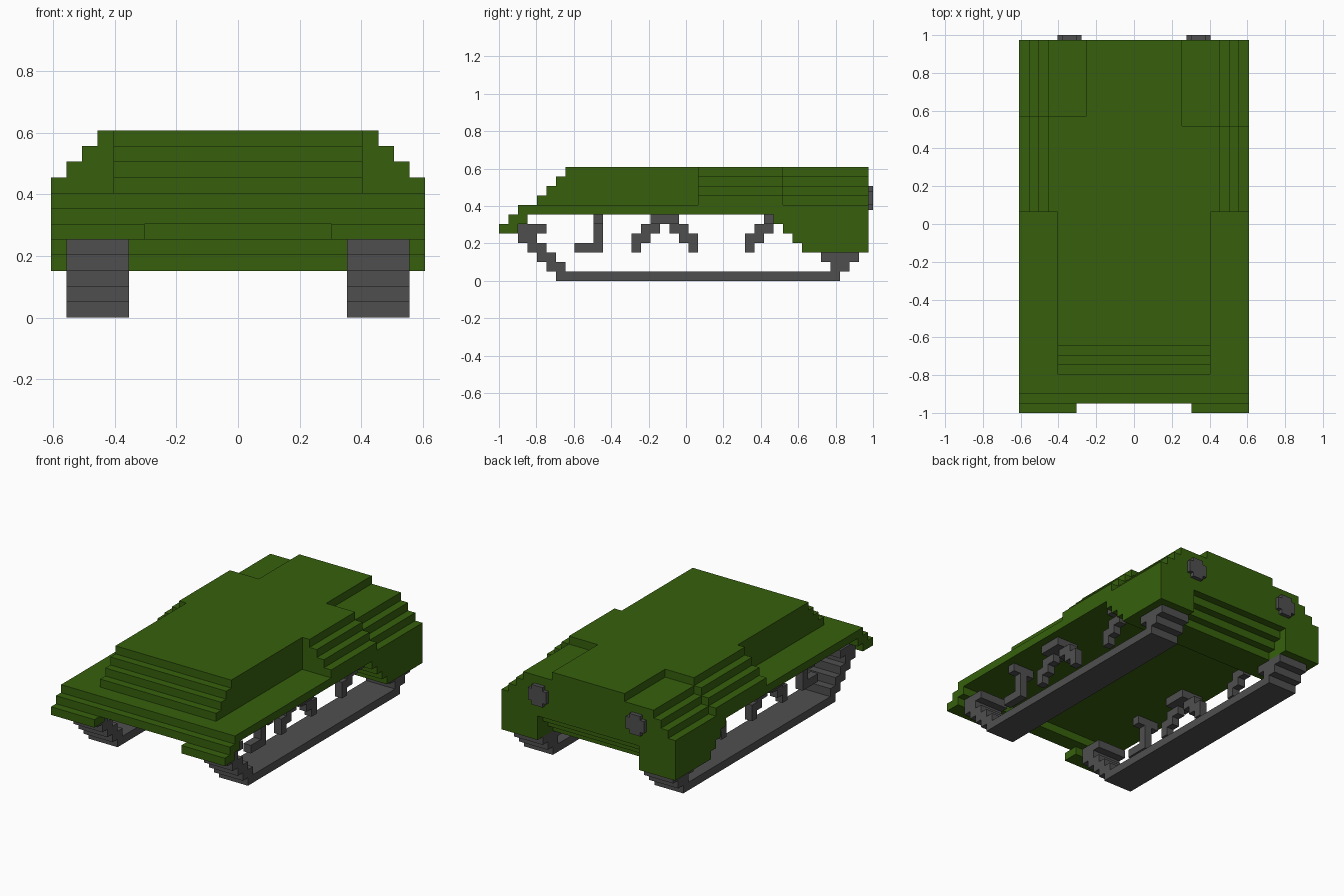
import bpy, bmesh

if "Cube" in bpy.data.objects:
    bpy.data.objects.remove(bpy.data.objects["Cube"])

U = 2 / 39.5          # block size; x in blocks from centre, y from the front, z from ground


def material(name, col):
    m = bpy.data.materials.new(name)
    m.diffuse_color = (*col, 1)
    m.use_nodes = True
    m.node_tree.nodes["Principled BSDF"].inputs["Base Color"].default_value = m.diffuse_color
    return m


green = material("army_green", (0.038, 0.118, 0.004))
grey = material("dark_grey", (0.078, 0.078, 0.078))


def fill(cells, x0, x1, y0, y1, z0, z1):
    cells.update((x, y, z) for x in range(x0, x1) for y in range(y0, y1) for z in range(z0, z1))


def build(name, cells, mat, s=U, origin=(0, -1, 0), sy=None):
    """Skin a set of blocks, keeping only the outside faces."""
    sy = sy or s
    bm = bmesh.new()
    verts = {}

    def vert(p):
        if p not in verts:
            verts[p] = bm.verts.new((origin[0] + p[0] * s, origin[1] + p[1] * sy, origin[2] + p[2] * s))
        return verts[p]

    for c in cells:
        for a in range(3):
            for d in (0, 1):
                n = list(c)
                n[a] += 2 * d - 1
                if tuple(n) in cells:
                    continue
                b, e = (a + 1) % 3, (a + 2) % 3
                quad = []
                for i, j in ((0, 0), (1, 0), (1, 1), (0, 1)):
                    p = list(c)
                    p[a] += d
                    p[b] += i
                    p[e] += j
                    quad.append(vert(tuple(p)))
                bm.faces.new(quad if d else quad[::-1])
    bmesh.ops.dissolve_limit(bm, angle_limit=0.01, verts=bm.verts[:], edges=bm.edges[:])
    bmesh.ops.triangulate(bm, faces=[f for f in bm.faces if len(f.verts) > 4])
    me = bpy.data.meshes.new(name)
    bm.to_mesh(me)
    bm.free()
    me.materials.append(mat)
    ob = bpy.data.objects.new(name, me)
    bpy.context.collection.objects.link(ob)
    return ob


# Hull: deck plate and front lip
hull = set()
fill(hull, -12, 12, 2, 39, 7, 8)
fill(hull, -12, 12, 1, 3, 6, 7)
fill(hull, -12, -6, 0, 2, 5, 6)
fill(hull, 6, 12, 0, 2, 5, 6)
# Upper body with sloped nose, and wide stepped rear shoulders
for k in range(4):
    fill(hull, -8, 8, 4 + k, 39, 8 + k, 9 + k)
    w = 12 - k
    wr = (11, 10, 9, 5)[k]           # rear corners sit one block lower
    fill(hull, -w, 0, 21, 31, 8 + k, 9 + k)
    fill(hull, 0, w, 21, 30, 8 + k, 9 + k)
    fill(hull, -wr, wr, 21, 39, 8 + k, 9 + k)
for c in list(hull):                 # sunken rear corner tops
    x, y, z = c
    if z == 11 and ((x >= 5 and y >= 30) or (x < -5 and y >= 31)):
        hull.discard(c)
# Rear skirts and the undercut panel between them
for z in range(3, 7):
    fill(hull, -12, -7, 35 - z, 39, z, z + 1)
    fill(hull, 7, 12, 35 - z, 39, z, z + 1)
    fill(hull, -7, 7, 35 - z, min(39, 33 + z), z, z + 1)
build("hull", hull, green)

# Tracks: (layer, y start, y end)
TRACK = [(0, 6, 36), (1, 5, 7), (2, 4, 6), (3, 3, 5), (4, 2, 4), (5, 2, 5),
         (1, 35, 37), (2, 34, 38)]
# Wheel brackets hanging under the deck
BRACKETS = [(3, 8, 11), (4, 10, 11), (5, 10, 11), (6, 10, 11),
            (3, 14, 15), (4, 14, 16), (5, 15, 17), (6, 16, 19), (5, 18, 20), (4, 19, 21), (3, 20, 21),
            (3, 26, 27), (4, 26, 28), (5, 27, 29), (6, 28, 29)]
for side, sx in (("left", -1), ("right", 1)):
    track, bracket = set(), set()
    for z, y0, y1 in TRACK:
        fill(track, *sorted((7 * sx, 11 * sx)), y0, y1, z, z + 1)
    for z, y0, y1 in BRACKETS:
        a, b = (8, 11) if z == 6 else (9, 10)
        fill(bracket, *sorted((a * sx, b * sx)), y0, y1, z, z + 1)
    build("track_" + side, track, grey)
    build("brackets_" + side, bracket, grey)
    # Round rear exhaust from half-size blocks
    disc = set()
    fill(disc, 0, 5, 0, 1, 1, 4)
    fill(disc, 1, 4, 0, 1, 0, 5)
    x0 = 5.5 * U if sx > 0 else -8 * U
    build("exhaust_" + side, disc, grey, U / 2, (x0, 1 - U / 2, 7.5 * U))
